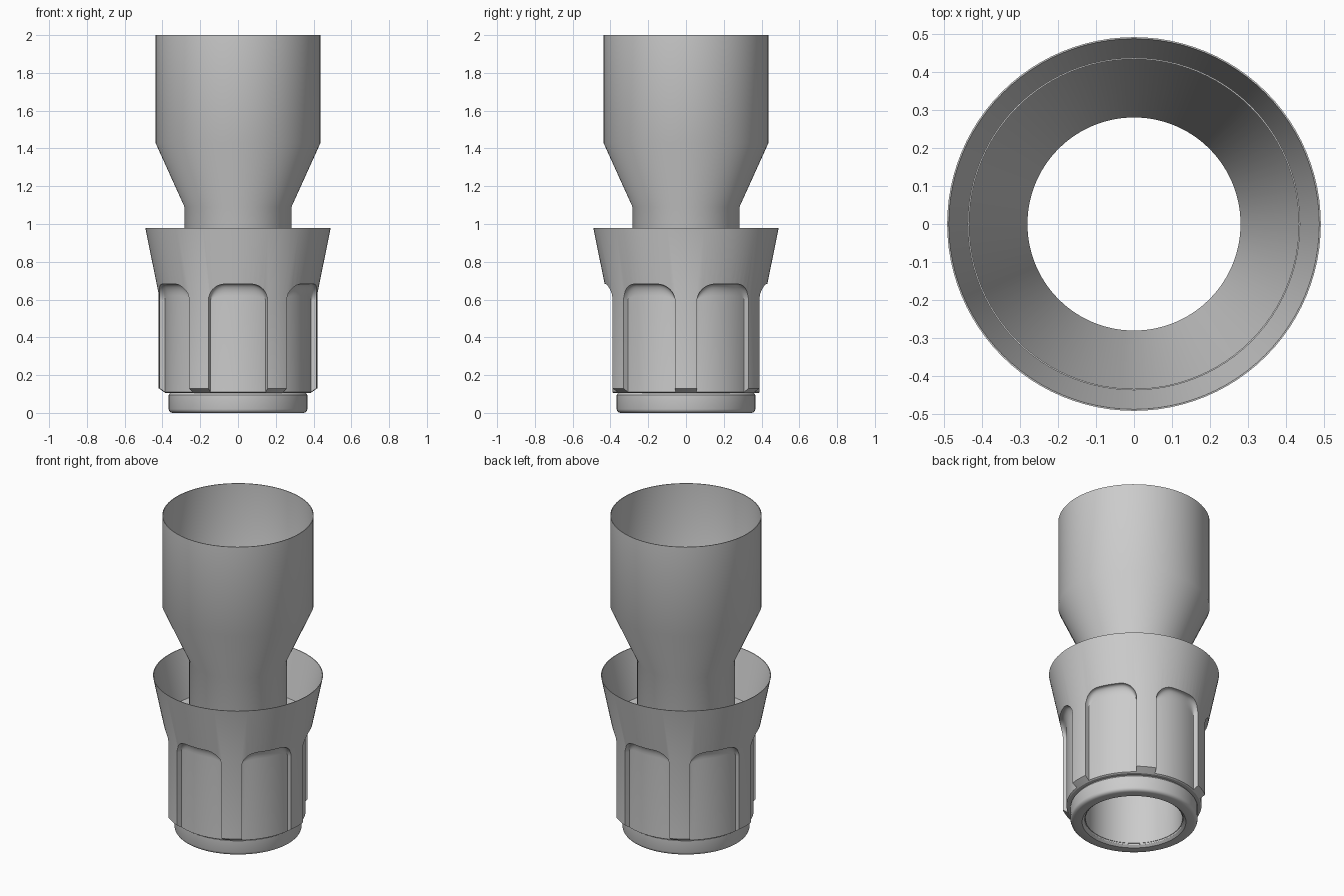
import bpy, bmesh, math

if "Cube" in bpy.data.objects:
    bpy.data.objects.remove(bpy.data.objects["Cube"])

grey = bpy.data.materials.new("plain grey")
grey.use_nodes = True
colour = (0.6, 0.6, 0.6, 1)
grey.diffuse_color = colour
grey.node_tree.nodes["Principled BSDF"].inputs["Base Color"].default_value = colour


def add_object(name, bm):
    bmesh.ops.recalc_face_normals(bm, faces=bm.faces)
    mesh = bpy.data.meshes.new(name)
    bm.to_mesh(mesh)
    bm.free()
    mesh.materials.append(grey)
    ob = bpy.data.objects.new(name, mesh)
    bpy.context.collection.objects.link(ob)
    return ob


def activate(ob):
    bpy.ops.object.select_all(action='DESELECT')
    ob.select_set(True)
    bpy.context.view_layer.objects.active = ob


def polar(r, angle, z):
    return (r * math.sin(angle), -r * math.cos(angle), z)


def revolve(name, profile, segments=96):
    """Spin a closed (radius, height) outline around the z axis."""
    bm = bmesh.new()
    rings = [[bm.verts.new(polar(r, math.tau * i / segments, z)) for r, z in profile]
             for i in range(segments)]
    n = len(profile)
    for i in range(segments):
        a, b = rings[i], rings[(i + 1) % segments]
        for j in range(n):
            k = (j + 1) % n
            bm.faces.new((a[j], b[j], b[k], a[k]))
    return add_object(name, bm)


# Thin flared tube running the whole height
tube = revolve("flared_tube", [
    (0.283, 0.02), (0.283, 1.09), (0.437, 1.43), (0.437, 2.0),
    (0.433, 2.0), (0.433, 1.432), (0.28, 1.092), (0.28, 0.02)])

# Rounded ring at the foot
foot = revolve("foot_ring", [
    (0.3, 0), (0.347, 0), (0.358, 0.004), (0.364, 0.011), (0.367, 0.02),
    (0.367, 0.095), (0.36, 0.105), (0.281, 0.105), (0.281, 0.03), (0.286, 0.012)])

# Grip body with the conical cup on top
grip = revolve("grip_collar", [
    (0.383, 0.105), (0.42, 0.13), (0.42, 0.63), (0.491, 0.98),
    (0.487, 0.98), (0.422, 0.69), (0.281, 0.69), (0.281, 0.105)])

# Arched recess cutters, one per side, with a filleted upper end
HALF, CORNER = math.radians(22), math.radians(13)
TOP, DROP, INNER, COLUMNS, STEPS = 0.682, 0.09, 0.39, 32, 6


def arch_column(angle):
    """Outline of one radial slice of the recess."""
    t = max(0, (abs(angle) - (HALF - CORNER)) / CORNER)
    rise = math.sqrt(max(0, 1 - t * t))
    top = TOP - DROP * (1 - rise)
    fillet = 0.06 * rise + 0.002
    points = [(INNER, 0.08)]
    for s in range(STEPS + 1):
        a = math.pi / 2 * s / STEPS
        points.append((INNER + 0.03 * (1 - math.cos(a)), top - fillet * (1 - math.sin(a))))
    return points + [(0.6, top), (0.6, 0.08)]


bm = bmesh.new()
for side in range(6):
    columns = []
    for i in range(COLUMNS + 1):
        # cosine spacing puts more slices in the rounded corners
        angle = -HALF * math.cos(math.pi * i / COLUMNS)
        columns.append([bm.verts.new(polar(r, angle + side * math.tau / 6, z))
                        for r, z in arch_column(angle)])
    n = len(columns[0])
    for a, b in zip(columns, columns[1:]):
        for j in range(n):
            k = (j + 1) % n
            bm.faces.new((a[j], b[j], b[k], a[k]))
    bm.faces.new(columns[0])
    bm.faces.new(columns[-1])
cutter = add_object("recess_cutter", bm)
cutter.hide_render = True

cut = grip.modifiers.new("recesses", 'BOOLEAN')
cut.operation = 'DIFFERENCE'
cut.solver = 'EXACT'
cut.object = cutter
activate(grip)
bpy.ops.object.modifier_apply(modifier=cut.name)
bpy.data.objects.remove(cutter)

for ob in (tube, foot, grip):
    activate(ob)
    bpy.ops.object.shade_smooth_by_angle(angle=math.radians(32))
